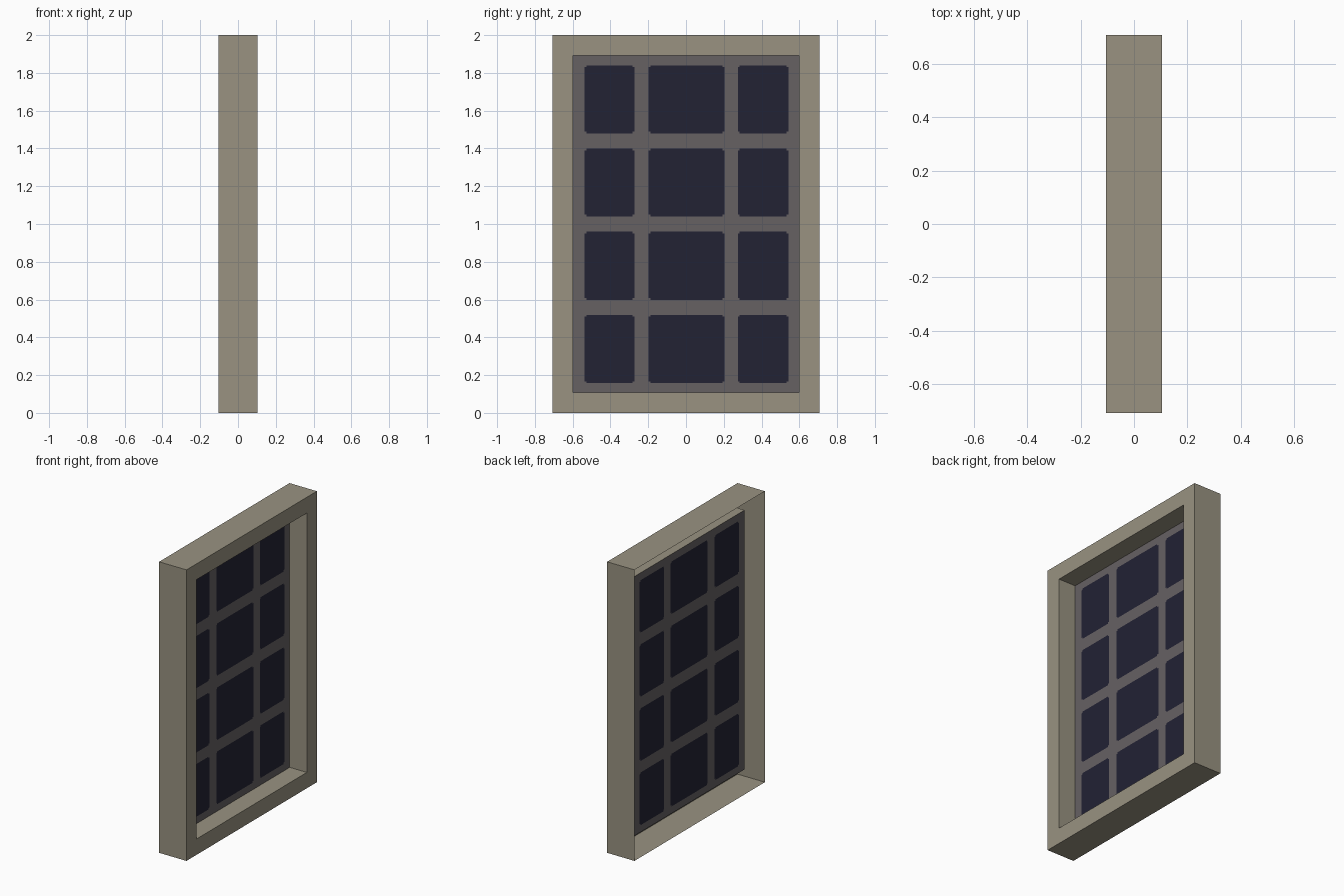
import bpy
import bmesh

if "Cube" in bpy.data.objects:
    bpy.data.objects.remove(bpy.data.objects["Cube"])


def material(name, rgb):
    m = bpy.data.materials.new(name)
    m.diffuse_color = (*rgb, 1.0)
    m.use_nodes = True
    m.node_tree.nodes["Principled BSDF"].inputs["Base Color"].default_value = m.diffuse_color
    return m


def add_object(name, bm, mats):
    me = bpy.data.meshes.new(name)
    bm.to_mesh(me)
    bm.free()
    for m in mats:
        me.materials.append(m)
    ob = bpy.data.objects.new(name, me)
    bpy.context.collection.objects.link(ob)
    return ob


stone = material("warm stone frame", (0.319, 0.290, 0.221))
lead = material("grey glazing bars", (0.133, 0.119, 0.124))
glass = material("dark blue glass", (0.016, 0.016, 0.034))

HALF_W, HEIGHT, HALF_D = 0.708, 2.0, 0.104
BORDER, PANEL_X = 0.109, -0.026

# Window frame: open-backed shell, swept through rectangular loops
# (outer back edge, outer front edge, inner front edge, recess edge)
bm = bmesh.new()
rings = []
for inset, x in ((0, -HALF_D), (0, HALF_D), (BORDER, HALF_D), (BORDER, PANEL_X)):
    w, lo, hi = HALF_W - inset, inset, HEIGHT - inset
    rings.append([bm.verts.new((x, y, z)) for y, z in
                  ((-w, lo), (w, lo), (w, hi), (-w, hi))])
for a, b in zip(rings, rings[1:]):
    for i in range(4):
        j = (i + 1) % 4
        bm.faces.new((a[i], a[j], b[j], b[i]))
add_object("window_frame", bm, [stone])

# Glazed panel: one sheet cut into panes and bars, pane corners notched
PANE_Y = ((-0.537, -0.272), (-0.199, 0.203), (0.274, 0.543))
PANE_Z = ((0.157, 0.519), (0.598, 0.959), (1.040, 1.399), (1.480, 1.840))
NOTCH = 0.01


def cuts(spans, lo, hi):
    values = [lo, hi]
    for a, b in spans:
        values += [a, a + NOTCH, b - NOTCH, b]
    return sorted(values)


def zone(v, spans):
    """0 on a bar, 1 on a pane's rim, 2 in a pane's middle."""
    for a, b in spans:
        if a < v < b:
            return 2 if a + NOTCH < v < b - NOTCH else 1
    return 0


bm = bmesh.new()
ys = cuts(PANE_Y, BORDER - HALF_W, HALF_W - BORDER)
zs = cuts(PANE_Z, BORDER, HEIGHT - BORDER)
grid = [[bm.verts.new((PANEL_X, y, z)) for z in zs] for y in ys]
for i in range(len(ys) - 1):
    for j in range(len(zs) - 1):
        f = bm.faces.new((grid[i][j], grid[i + 1][j],
                          grid[i + 1][j + 1], grid[i][j + 1]))
        c = f.calc_center_median()
        zy, zz = zone(c.y, PANE_Y), zone(c.z, PANE_Z)
        f.material_index = 1 if zy and zz and zy + zz > 2 else 0
add_object("window_panel", bm, [lead, glass])
